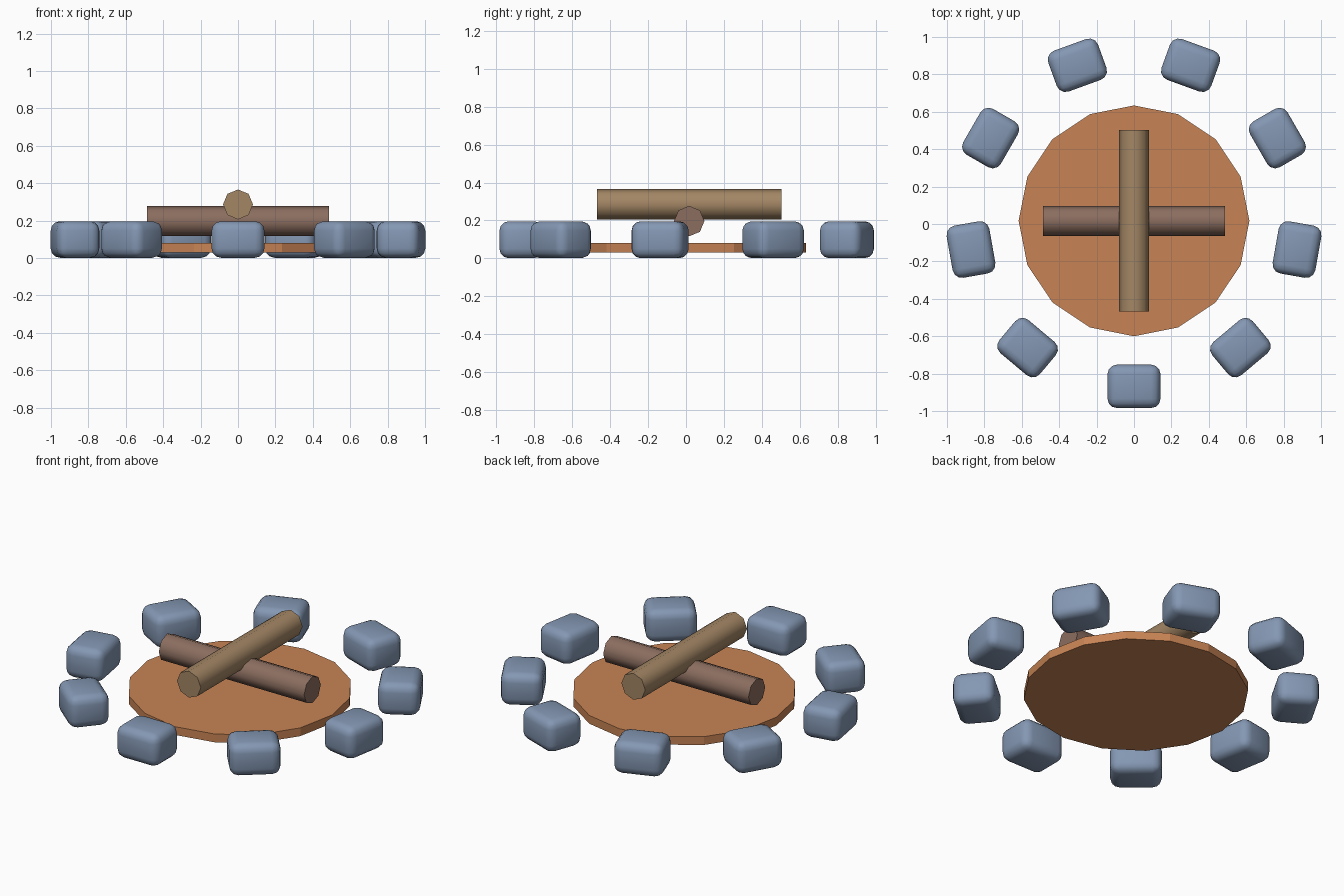
import bpy, math

if "Cube" in bpy.data.objects:
    bpy.data.objects.remove(bpy.data.objects["Cube"])

CY = 0.017  # fire pit centre on the y axis


def material(name, rgb):
    m = bpy.data.materials.new(name)
    m.diffuse_color = (*rgb, 1)
    m.use_nodes = True
    m.node_tree.nodes["Principled BSDF"].inputs["Base Color"].default_value = m.diffuse_color
    return m


STONE = material("blue_grey_stone", (0.23, 0.31, 0.45))
EARTH = material("orange_earth", (0.58, 0.23, 0.09))
LIGHT_WOOD = material("light_wood", (0.37, 0.24, 0.13))
DARK_WOOD = material("dark_wood", (0.26, 0.155, 0.115))


def finish(name, mat):
    ob = bpy.context.object
    ob.name = name
    ob.data.materials.append(mat)
    return ob


# Flat sixteen-sided fire bed
bpy.ops.mesh.primitive_cylinder_add(vertices=16, radius=0.617, depth=0.05,
                                    location=(0, CY, 0.055))
finish("fire_bed", EARTH)


# Two crossed eight-sided logs
def log(name, mat, z, rotation):
    bpy.ops.mesh.primitive_cylinder_add(vertices=8, radius=0.08, depth=0.972,
                                        location=(0, CY, z), rotation=rotation)
    finish(name, mat)
    bpy.ops.object.shade_smooth_by_angle(angle=math.radians(50))


log("lower_log", DARK_WOOD, 0.197, (0, math.pi / 2, 0))
log("upper_log", LIGHT_WOOD, 0.286, (math.pi / 2, 0, 0))

# Ring of nine rounded stones facing the centre
for i in range(9):
    a = math.tau * i / 9
    x, y = 0.885 * math.sin(a), CY - 0.885 * math.cos(a)
    bpy.ops.mesh.primitive_cube_add(size=1, location=(x, y, 0.0985), rotation=(0, 0, a))
    stone = finish(f"stone_{i + 1}", STONE)
    stone.scale = (0.283, 0.232, 0.195)
    bpy.ops.object.transform_apply(location=False, rotation=False, scale=True)
    bevel = stone.modifiers.new("rounded_edges", 'BEVEL')
    bevel.width = 0.05
    bevel.segments = 3
    bpy.ops.object.modifier_apply(modifier=bevel.name)
    bpy.ops.object.shade_smooth()
